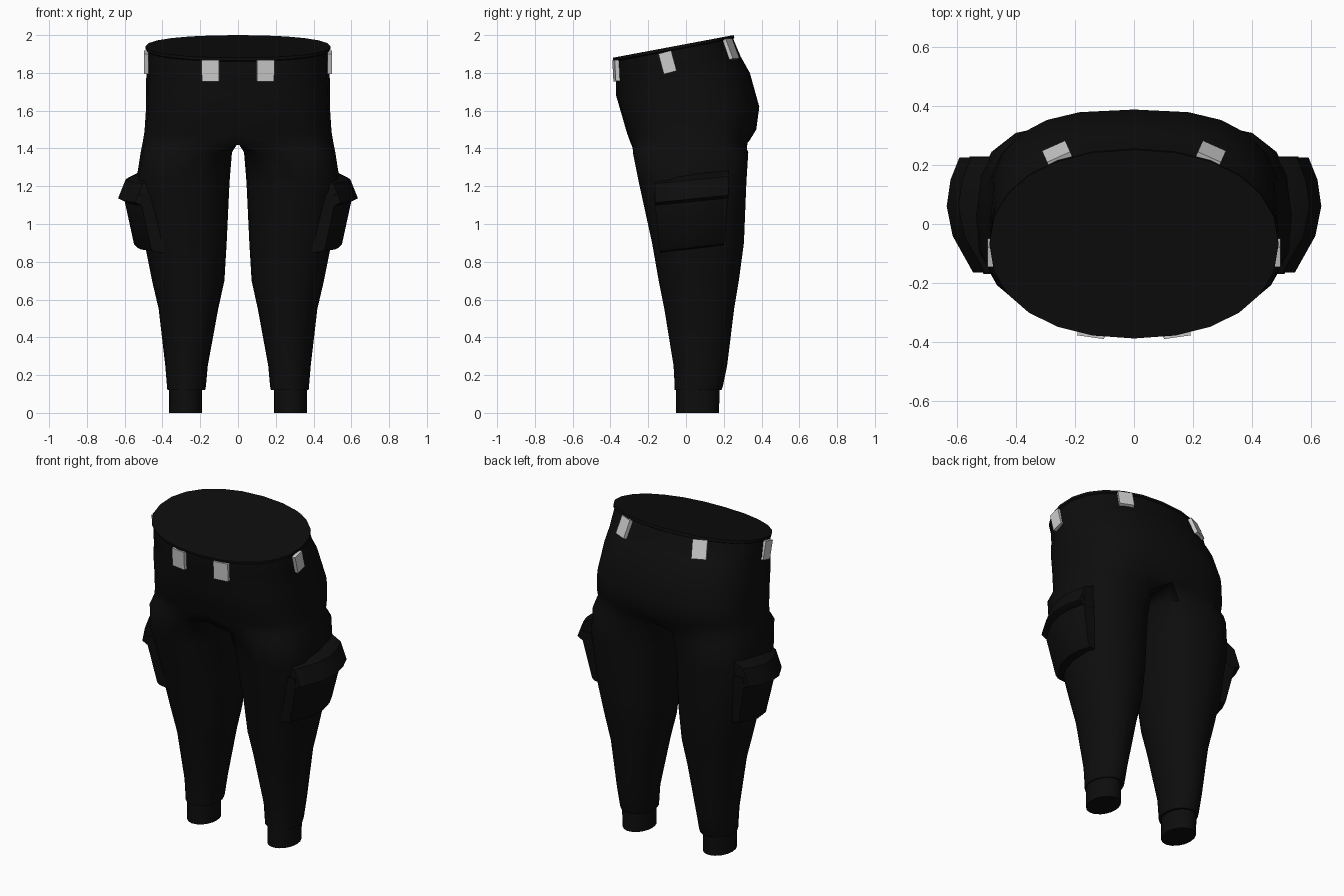
import bpy, bmesh
from math import sin, cos, radians, copysign
from mathutils import Matrix, Euler, Vector

cube = bpy.data.objects.get("Cube")
if cube:
    bpy.data.objects.remove(cube, do_unlink=True)


def material(name, color):
    m = bpy.data.materials.new(name)
    m.use_nodes = True
    m.diffuse_color = color
    bsdf = m.node_tree.nodes["Principled BSDF"]
    bsdf.inputs["Base Color"].default_value = color
    bsdf.inputs["Roughness"].default_value = 0.9
    return m


black = material("black cloth", (0.004, 0.004, 0.004, 1))
grey = material("light grey webbing", (0.6, 0.6, 0.6, 1))


def finish(bm, name, mat, angle):
    """Turn a +x half into a mirrored, shaded object."""
    bmesh.ops.recalc_face_normals(bm, faces=bm.faces)
    mesh = bpy.data.meshes.new(name)
    bm.to_mesh(mesh)
    bm.free()
    mesh.materials.append(mat)
    ob = bpy.data.objects.new(name, mesh)
    bpy.context.collection.objects.link(ob)
    mod = ob.modifiers.new("mirror", 'MIRROR')
    mod.use_clip = True
    mod.merge_threshold = 0.0005
    bpy.ops.object.select_all(action='DESELECT')
    ob.select_set(True)
    bpy.context.view_layer.objects.active = ob
    bpy.ops.object.shade_smooth_by_angle(angle=radians(angle))
    return ob


def power(v, p):
    return copysign(abs(v) ** p, v) if abs(v) > 1e-6 else 0.0


def bridge(bm, a, b, closed):
    n = len(a)
    for i in range(n if closed else n - 1):
        j = (i + 1) % n
        bm.faces.new((a[i], a[j], b[j], b[i]))


OUTER, INNER = 13, 5

# Trousers: hip rows are half rings (front z, back z, half width, front y, back y, squareness)
hips = [
    (1.88, 2.00, 0.490, -0.388, 0.252, 0.92),
    (1.865, 1.985, 0.490, -0.386, 0.256, 0.92),
    (1.86, 1.98, 0.482, -0.376, 0.250, 0.92),
    (1.775, 1.885, 0.487, -0.374, 0.290, 0.90),
    (1.765, 1.875, 0.484, -0.370, 0.296, 0.88),
    (1.68, 1.80, 0.487, -0.370, 0.338, 0.82),
    (1.57, 1.62, 0.488, -0.338, 0.388, 0.72),
    (1.48, 1.50, 0.495, -0.312, 0.372, 0.70),
    (1.42, 1.44, 0.505, -0.290, 0.335, 0.70),
]
# Leg rows are full rings (z, inner x, outer x, front y, back y, squareness)
legs = [
    (1.38, 0.032, 0.515, -0.282, 0.330, 0.74),
    (1.22, 0.045, 0.540, -0.250, 0.320, 0.82),
    (0.90, 0.060, 0.495, -0.180, 0.307, 0.88),
    (0.70, 0.072, 0.455, -0.145, 0.280, 0.92),
    (0.55, 0.105, 0.420, -0.115, 0.255, 0.95),
    (0.25, 0.160, 0.385, -0.066, 0.218, 1.0),
    (0.14, 0.170, 0.376, -0.060, 0.195, 1.0),
    (0.12, 0.174, 0.374, -0.060, 0.188, 1.0),
    (0.12, 0.190, 0.366, -0.052, 0.178, 1.0),
    (0.00, 0.190, 0.364, -0.052, 0.175, 1.0),
]

bm = bmesh.new()
rings = []
for zf, zb, w, yf, yb, p in hips:
    ring = []
    for i in range(OUTER):
        t = radians(-90 + 180 * i / (OUTER - 1))
        f = (power(sin(t), p) + 1) / 2
        ring.append(bm.verts.new((w * power(cos(t), p), yf + (yb - yf) * f, zf + (zb - zf) * f)))
    rings.append(ring)
for a, b in zip(rings, rings[1:]):
    bridge(bm, a, b, False)
bm.faces.new(rings[0])

# Crotch seam joins the back centre to the front centre
back, front = rings[-1][-1].co, rings[-1][0].co
seam = [bm.verts.new(back.lerp(front, (i + 1) / (INNER + 1))) for i in range(INNER)]
previous = rings[-1] + seam
for z, xi, xo, yf, yb, p in legs:
    ring = []
    for i in range(OUTER + INNER):
        if i < OUTER:
            t = -130 + 260 * i / (OUTER - 1)
        else:
            t = 130 + 100 * (i - OUTER + 1) / (INNER + 1)
        t = radians(t)
        ring.append(bm.verts.new(((xi + xo) / 2 + (xo - xi) / 2 * power(cos(t), p),
                                  (yf + yb) / 2 + (yb - yf) / 2 * power(sin(t), p), z)))
    bridge(bm, previous, ring, True)
    previous = ring
bm.faces.new(previous)
finish(bm, "trousers", black, 50)

# Cargo pockets: a profile (outward offset, z) swept around the outer thigh
curve = [(-0.165, 0.545), (-0.04, 0.615), (0.06, 0.635), (0.15, 0.622), (0.225, 0.592)]


def pocket_part(name, profile, taper):
    bm = bmesh.new()
    sections = []
    for y, x in curve:
        section = []
        for dx, z in profile:
            squeeze = 1 - taper * (1.13 - z)
            yy = 0.04 + (y - 0.04) * squeeze
            section.append(bm.verts.new((x + dx, yy, z + 0.1 * (y - 0.05))))
        sections.append(section)
    for a, b in zip(sections, sections[1:]):
        bridge(bm, a, b, True)
    bm.faces.new(sections[0])
    bm.faces.new(sections[-1])
    finish(bm, name, black, 35)


pocket_part("pocket_bags", [(-0.2, 1.18), (-0.035, 1.18), (-0.035, 1.12),
                            (-0.085, 0.89), (-0.10, 0.875), (-0.24, 0.86)], 0.5)
pocket_part("pocket_flaps", [(-0.2, 1.27), (-0.10, 1.265), (-0.04, 1.235),
                             (0.0, 1.135), (-0.03, 1.12), (-0.2, 1.12)], 0.0)

# Belt loops: (centre, lean, tilt, yaw, width)
bm = bmesh.new()
for centre, lean, tilt, yaw, width in [
        ((0.145, -0.370, 1.812), 3, 0, 8, 0.092),
        ((0.486, -0.098, 1.856), 0, 15, -90, 0.07),
        ((0.260, 0.237, 1.925), 22, 0, -24, 0.086)]:
    turn = Euler([radians(a) for a in (lean, tilt, yaw)]).to_matrix().to_4x4()
    size = Matrix.Diagonal(Vector((width, 0.022, 0.112, 1)))
    bmesh.ops.create_cube(bm, size=1, matrix=Matrix.Translation(centre) @ turn @ size)
finish(bm, "belt_loops", grey, 30)
